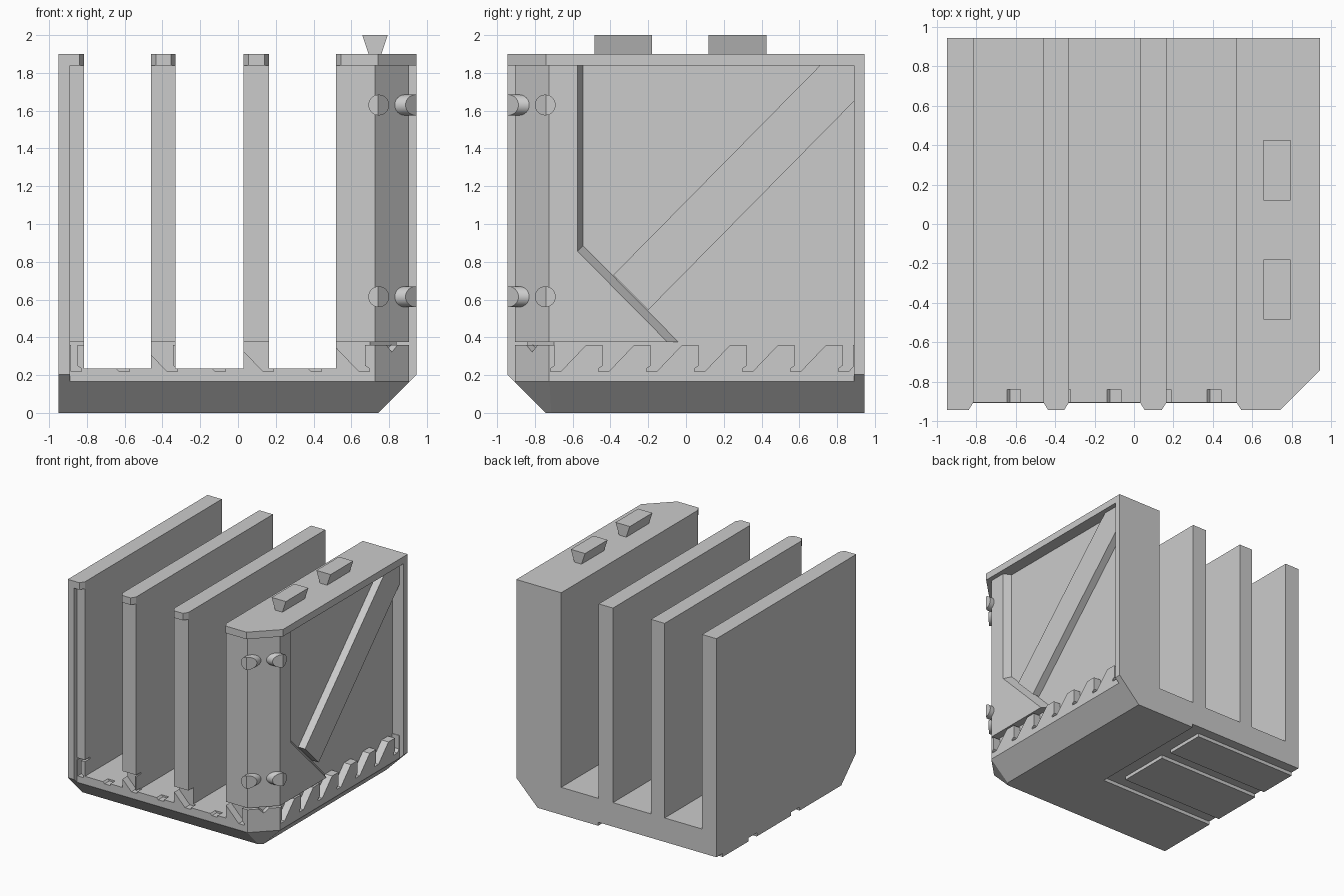
import bpy, bmesh
from mathutils import Vector

if "Cube" in bpy.data.objects:
    bpy.data.objects.remove(bpy.data.objects["Cube"], do_unlink=True)

grey = bpy.data.materials.new("plain grey")
grey.use_nodes = True
COLOUR = (0.6, 0.6, 0.6, 1)
grey.diffuse_color = COLOUR
grey.node_tree.nodes["Principled BSDF"].inputs["Base Color"].default_value = COLOUR


# Mappings from (u, v, depth) to space
def plan(u, v, w): return (u, v, w)
def side(u, v, w): return (w, u, v)
def front(u, v, w): return (-u, -w, v)
def along_y(u, v, w): return (u, w, v)
def corner(u, v, w):
    s = 0.5 ** 0.5
    return (0.815 + (u + w) * s, -0.815 + (u - w) * s, v)


def finish(name, bm):
    bmesh.ops.recalc_face_normals(bm, faces=bm.faces)
    mesh = bpy.data.meshes.new(name)
    bm.to_mesh(mesh)
    bm.free()
    obj = bpy.data.objects.new(name, mesh)
    bpy.context.collection.objects.link(obj)
    mesh.materials.append(grey)
    return obj


def prism_mesh(pts, w0, w1, place, end_pts=None):
    bm = bmesh.new()
    a = [bm.verts.new(place(u, v, w0)) for u, v in pts]
    b = [bm.verts.new(place(u, v, w1)) for u, v in (end_pts or pts)]
    bm.faces.new(a)
    bm.faces.new(b)
    for i in range(len(a)):
        j = (i + 1) % len(a)
        bm.faces.new((a[i], a[j], b[j], b[i]))
    return bm


def prism(name, *args):
    return finish(name, prism_mesh(*args))


def slice_off(bm, point, normal):
    """Cut away the side the normal points to and cap the opening."""
    res = bmesh.ops.bisect_plane(bm, geom=bm.verts[:] + bm.edges[:] + bm.faces[:],
                                 plane_co=point, plane_no=normal, clear_outer=True)
    edges = [e for e in res["geom_cut"] if isinstance(e, bmesh.types.BMEdge)]
    bmesh.ops.contextual_create(bm, geom=edges)


def cut(target, cutter):
    mod = target.modifiers.new("cut", 'BOOLEAN')
    mod.operation, mod.solver, mod.object = 'DIFFERENCE', 'EXACT', cutter
    bpy.context.view_layer.update()
    deps = bpy.context.evaluated_depsgraph_get()
    mesh = bpy.data.meshes.new_from_object(target.evaluated_get(deps))
    target.modifiers.clear()
    target.data = mesh
    bpy.data.objects.remove(cutter, do_unlink=True)


# Main block with one clipped upright corner and bevelled lower edges
E = 0.945
bm = prism_mesh([(-0.95, -E), (0.742, -E), (E, -0.742), (E, E), (-0.95, E)], 0, 1.9, plan)
slice_off(bm, (0.742, 0, 0), Vector((1, 0, -1)))
slice_off(bm, (0, -0.742, 0), Vector((0, -1, -1)))
slice_off(bm, (0.71, -0.745, 0), Vector((1, -1, -1.06)))
body = finish("finned_block", bm)


# Recess around the two detailed faces, and the thin groove near the foot
def ring(d, diagonal, z0, z1):
    k = diagonal - d
    return prism("ring_cutter", [(-0.89, -d), (k, -d), (d, -k), (d, 0.89),
                                 (1.2, 0.89), (1.2, -1.2), (-0.89, -1.2)], z0, z1, plan)


cut(body, ring(0.905, 1.63, 0.165, 1.84))
cut(body, ring(0.84, 1.54, 0.36, 0.375))

# Sunken side panel with a sloping border
rim = [(-0.575, 1.84), (-0.575, 0.855), (-0.1, 0.375), (-0.1, 0.36), (0.89, 0.36), (0.89, 1.84)]
floor = [(-0.545, 1.84), (-0.545, 0.885), (-0.04, 0.375), (-0.04, 0.36), (0.89, 0.36), (0.89, 1.84)]
cut(body, prism("panel_cutter", rim, 0.907, 0.84, side, floor))

# Slanted notches that leave a row of teeth along the foot
tooth_gap = [(0, 0.22), (0.055, 0.22), (0.19, 0.361), (0.022, 0.361), (0.022, 0.25), (0, 0.235)]
for place, start in ((side, -0.717), (front, -0.695)):
    for i in range(7):
        u0 = start + 0.254 * i
        pts = [(u0 + u, v) for u, v in tooth_gap]
        if u0 + 0.19 > 0.885:
            pts[2:3] = [(0.885, 0.245), (0.885, 0.361)]
        cut(body, prism("notch_cutter", pts, 0.84, 0.93, place))
cut(body, prism("corner_notch_cutter", [(-0.045, 0.362), (0, 0.322), (0.045, 0.362)],
                -0.05, 0.04, corner))

# Slots between the fins, flared at the front
for x0, x1 in ((-0.815, -0.46), (-0.33, 0.03), (0.165, 0.52)):
    f = 0.025
    cut(body, prism("slot_cutter", [(x0, 1.1), (x0, -0.905), (x0 - f, -E), (x0 - f, -1.1),
                                    (x1 + f, -1.1), (x1 + f, -E), (x1, -0.905), (x1, 1.1)],
                    0.235, 2.1, plan))

# Branched channel in the underside
channel = [(0.17, 1.1), (0.17, -0.18), (-1.1, -0.18), (-1.1, -0.06), (0.04, -0.06), (0.04, 0.4),
           (-1.1, 0.4), (-1.1, 0.51), (0.04, 0.51), (0.04, 0.86), (-1.1, 0.86), (-1.1, 1.1)]
cut(body, prism("channel_cutter", channel, -0.1, 0.03, plan))

# Diagonal brace across the side panel
prism("side_brace", [(-0.385, 0.73), (0.71, 1.84), (0.89, 1.84), (0.89, 1.65), (-0.2, 0.545)],
      0.83, 0.905, side)

# Flared connectors on top
for name, y0, y1 in (("front_connector", -0.485, -0.18), ("rear_connector", 0.12, 0.425)):
    prism(name, [(0.695, 1.89), (0.756, 1.89), (0.793, 2.0), (0.658, 2.0)], y0, y1, along_y)


# Round pegs on the clipped corner, trimmed to its outline
def peg(name, z, on_side):
    bm = bmesh.new()
    bmesh.ops.create_cone(bm, cap_ends=True, segments=32, radius1=0.055, radius2=0.055, depth=0.2)
    for v in bm.verts:
        x, y, d = v.co
        a, b = 0.745 + x, -0.845 + d
        v.co = (-b, -a, z + y) if on_side else (a, b, z + y)
    slice_off(bm, (0.742, -E, 0), Vector((1, -1, 0)))
    obj = finish(name, bm)
    bpy.ops.object.select_all(action='DESELECT')
    obj.select_set(True)
    bpy.context.view_layer.objects.active = obj
    bpy.ops.object.shade_smooth_by_angle()


for level, z in (("lower", 0.615), ("upper", 1.63)):
    peg(level + "_front_peg", z, False)
    peg(level + "_side_peg", z, True)
